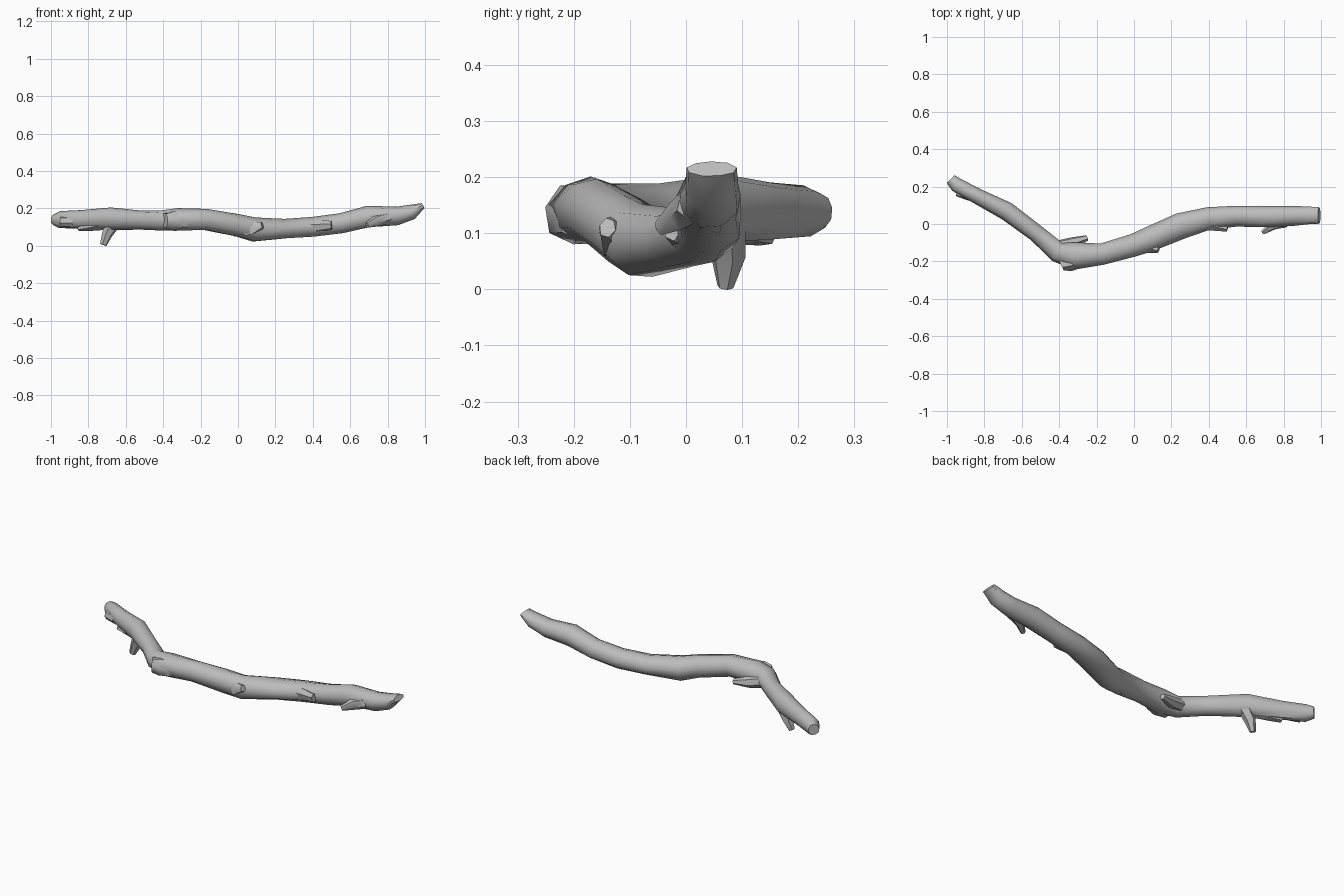
import bpy, bmesh, math, random
from mathutils import Vector

random.seed(4)
old = bpy.data.objects.get("Cube")
if old:
    bpy.data.objects.remove(old)

bark = bpy.data.materials.new("grey_bark")
bark.use_nodes = True
GREY = (0.5, 0.5, 0.5, 1)
bark.diffuse_color = GREY
bark.node_tree.nodes["Principled BSDF"].inputs["Base Color"].default_value = GREY


def loft(name, stations, sides=9, rough=0.05):
    """Skin elliptical rings (x, y, z, half width, half height) along a path."""
    bm = bmesh.new()
    centres = [Vector(s[:3]) for s in stations]
    rings = []
    for i, (c, s) in enumerate(zip(centres, stations)):
        along = centres[min(i + 1, len(centres) - 1)] - centres[max(i - 1, 0)]
        along.normalize()
        ref = Vector((0, 0, 1)) if abs(along.z) < 0.75 else Vector((0, 1, 0))
        side = along.cross(ref).normalized()
        up = side.cross(along)
        ring = []
        for k in range(sides):
            a = math.tau * (k + 0.25) / sides
            r = 1.03 + random.uniform(-rough, rough)
            ring.append(bm.verts.new(
                c + side * s[3] * r * math.cos(a) + up * s[4] * r * math.sin(a)))
        rings.append(ring)
    for a, b in zip(rings, rings[1:]):
        for k in range(sides):
            n = (k + 1) % sides
            bm.faces.new((a[k], a[n], b[n], b[k]))
    bm.faces.new(rings[0][::-1])
    bm.faces.new(rings[-1])
    bmesh.ops.recalc_face_normals(bm, faces=bm.faces)
    mesh = bpy.data.meshes.new(name)
    bm.to_mesh(mesh)
    bm.free()
    mesh.materials.append(bark)
    obj = bpy.data.objects.new(name, mesh)
    bpy.context.collection.objects.link(obj)
    bpy.ops.object.select_all(action="DESELECT")
    obj.select_set(True)
    bpy.context.view_layer.objects.active = obj
    bpy.ops.object.shade_smooth_by_angle(angle=math.radians(50))
    return obj


# Crooked main limb, from the right end to the left end
loft("main_branch", [
    (-.98, .24, .14, .03, .03),
    (-.95, .21, .14, .04, .045),
    (-.84, .15, .14, .04, .05),
    (-.68, .07, .145, .05, .06),
    (-.52, -.05, .135, .045, .05),
    (-.41, -.15, .135, .055, .055),
    (-.32, -.17, .14, .07, .06),
    (-.17, -.16, .14, .057, .058),
    (0, -.115, .11, .06, .06),
    (.09, -.08, .085, .065, .063),
    (.25, -.01, .09, .07, .053),
    (.4, .03, .1, .06, .055),
    (.55, .043, .12, .055, .055),
    (.7, .04, .155, .057, .058),
    (.85, .045, .16, .053, .05),
    (.93, .045, .18, .048, .04),
    (.99, .045, .215, .043, .015)])

# Broken stubs and splinters
loft("hanging_twig", [
    (-.67, .07, .12, .04, .035),
    (-.7, .075, .06, .027, .03),
    (-.72, .07, .005, .018, .014)], 6)
loft("elbow_knot", [
    (-.28, -.18, .135, .05, .05),
    (-.35, -.2, .135, .056, .052),
    (-.39, -.22, .135, .032, .04)], 7)
loft("elbow_splinter", [
    (-.42, -.12, .13, .03, .035),
    (-.33, -.1, .11, .03, .03),
    (-.25, -.075, .1, .016, .014)], 6)
loft("end_splinter", [
    (-.72, .085, .12, .03, .035),
    (-.8, .12, .1, .025, .022),
    (-.85, .14, .09, .02, .012)], 6)
loft("tip_spur", [
    (-.88, .15, .13, .025, .03),
    (-.95, .165, .13, .015, .025)], 6)
loft("middle_splinter", [
    (-.02, -.13, .09, .03, .04),
    (.07, -.12, .09, .035, .04),
    (.13, -.14, .11, .015, .018)], 6)
loft("side_splinter", [
    (.32, .01, .1, .04, .035),
    (.42, -.005, .105, .03, .035),
    (.5, -.025, .11, .016, .024)], 6)
loft("left_spur", [
    (.8, .02, .15, .04, .035),
    (.74, -.01, .135, .025, .03),
    (.69, -.045, .11, .012, .014)], 6)
